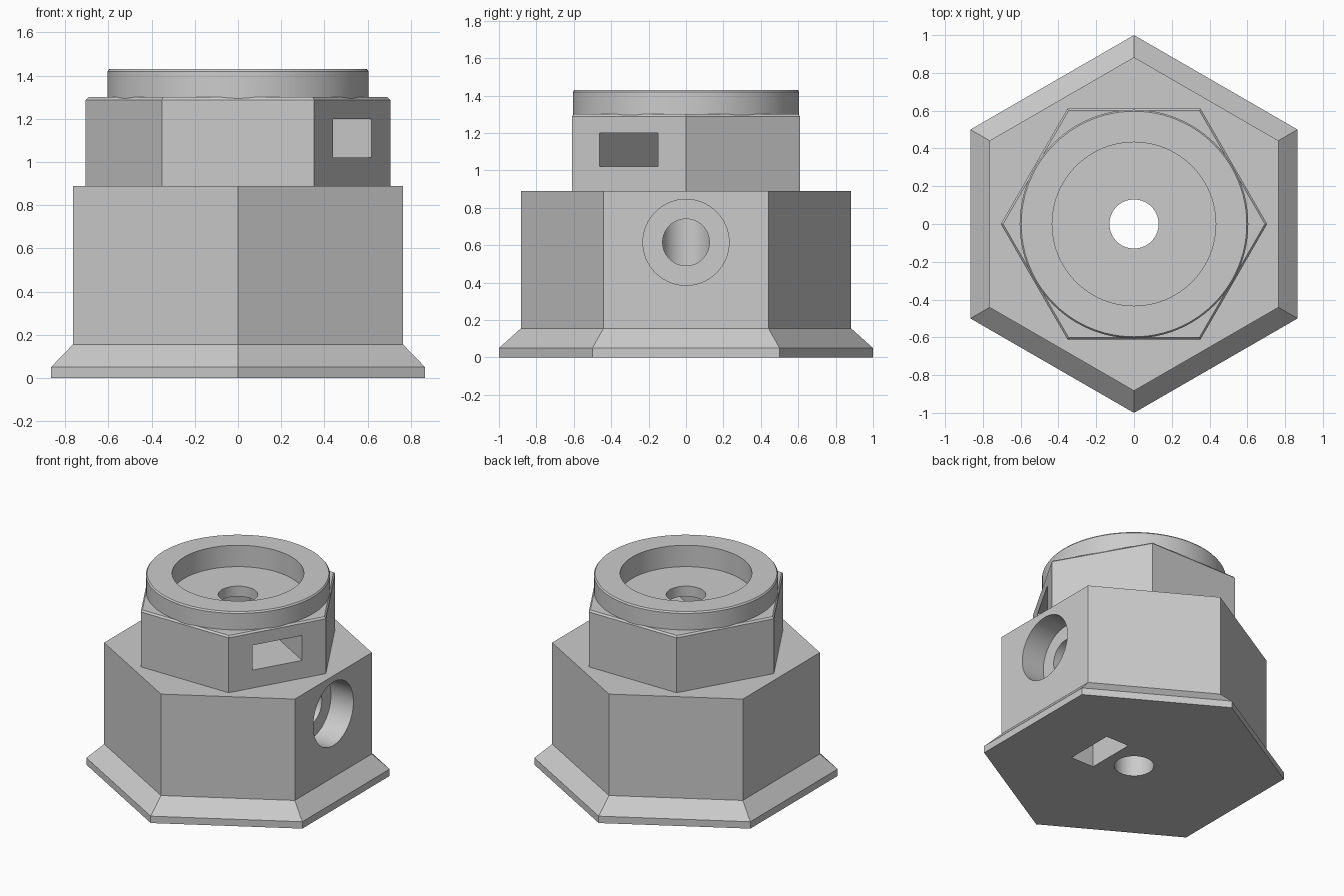
import bpy, bmesh, math
from mathutils import Matrix, Vector

if "Cube" in bpy.data.objects:
    bpy.data.objects.remove(bpy.data.objects["Cube"], do_unlink=True)

grey = bpy.data.materials.new("plain_grey")
grey.use_nodes = True
colour = (0.6, 0.6, 0.6, 1)
grey.diffuse_color = colour
grey.node_tree.nodes["Principled BSDF"].inputs["Base Color"].default_value = colour


def add_object(name, bm):
    bmesh.ops.recalc_face_normals(bm, faces=bm.faces)
    mesh = bpy.data.meshes.new(name)
    bm.to_mesh(mesh)
    bm.free()
    mesh.materials.append(grey)
    obj = bpy.data.objects.new(name, mesh)
    bpy.context.collection.objects.link(obj)
    return obj


def prism(name, profile, sides, turn=0.0, matrix=Matrix()):
    """Stack of regular polygons from (radius, height) pairs, capped at both ends."""
    bm = bmesh.new()
    rings = []
    for r, z in profile:
        angles = [turn + math.tau * i / sides for i in range(sides)]
        rings.append([bm.verts.new(matrix @ Vector((r * math.cos(a), r * math.sin(a), z)))
                      for a in angles])
    for low, high in zip(rings, rings[1:]):
        for i in range(sides):
            j = (i + 1) % sides
            bm.faces.new((low[i], low[j], high[j], high[i]))
    bm.faces.new(rings[0][::-1])
    bm.faces.new(rings[-1])
    return add_object(name, bm)


def block(name, low, high, matrix=Matrix()):
    bm = bmesh.new()
    bmesh.ops.create_cube(bm, size=1)
    low, high = Vector(low), Vector(high)
    size = Matrix.Diagonal((*(high - low), 1))
    bm.transform(matrix @ Matrix.Translation((low + high) / 2) @ size)
    return add_object(name, bm)


def combine(target, tool, operation):
    mod = target.modifiers.new(tool.name, 'BOOLEAN')
    mod.operation = operation
    mod.solver = 'EXACT'
    mod.object = tool
    tool.hide_render = True
    bpy.context.view_layer.objects.active = target
    bpy.ops.object.modifier_apply(modifier=mod.name)
    bpy.data.objects.remove(tool, do_unlink=True)


# Flared hexagonal base, hexagonal collar and round rim
housing = prism("hexagonal_housing",
                [(1, 0), (1, 0.05), (0.883, 0.155), (0.883, 0.89)], 6, math.pi / 6)
collar = prism("hexagonal_collar", [(0.705, 0.7), (0.705, 1.288), (0.693, 1.3)], 6)
rim = prism("round_rim", [(0.605, 1.1), (0.605, 1.42), (0.597, 1.43)], 96)
for part in (collar, rim):
    combine(housing, part, 'UNION')

# Round recess in the rim and the vertical bore
sideways = Matrix.Rotation(math.pi / 2, 4, 'Y')
cross_axis = Matrix.Translation((0, 0, 0.615)) @ sideways
cutters = [
    prism("rim_recess", [(0.433, 1.275), (0.433, 1.6)], 96),
    prism("vertical_bore", [(0.13, -0.2), (0.13, 1.5)], 64),
    # Cross hole with its wide mouth in the left face
    prism("cross_hole", [(0.125, 0), (0.125, 1)], 64, 0, cross_axis),
    prism("cross_hole_mouth", [(0.23, 0.585), (0.23, 1)], 64, 0, cross_axis),
    # Slot from below across the cross hole, and slot through the collar face
    block("bottom_slot", (0.2, -0.18, -0.2), (0.385, 0.18, 0.8)),
    block("collar_slot", (-0.2, -0.18, 1.02), (1, 0.18, 1.2),
          Matrix.Rotation(-math.pi / 6, 4, 'Z')),
]
for cutter in cutters:
    combine(housing, cutter, 'DIFFERENCE')

# Smooth round walls, crisp machined edges
bpy.ops.object.select_all(action='DESELECT')
housing.select_set(True)
bpy.context.view_layer.objects.active = housing
bpy.ops.object.shade_smooth_by_angle(angle=math.radians(25))
